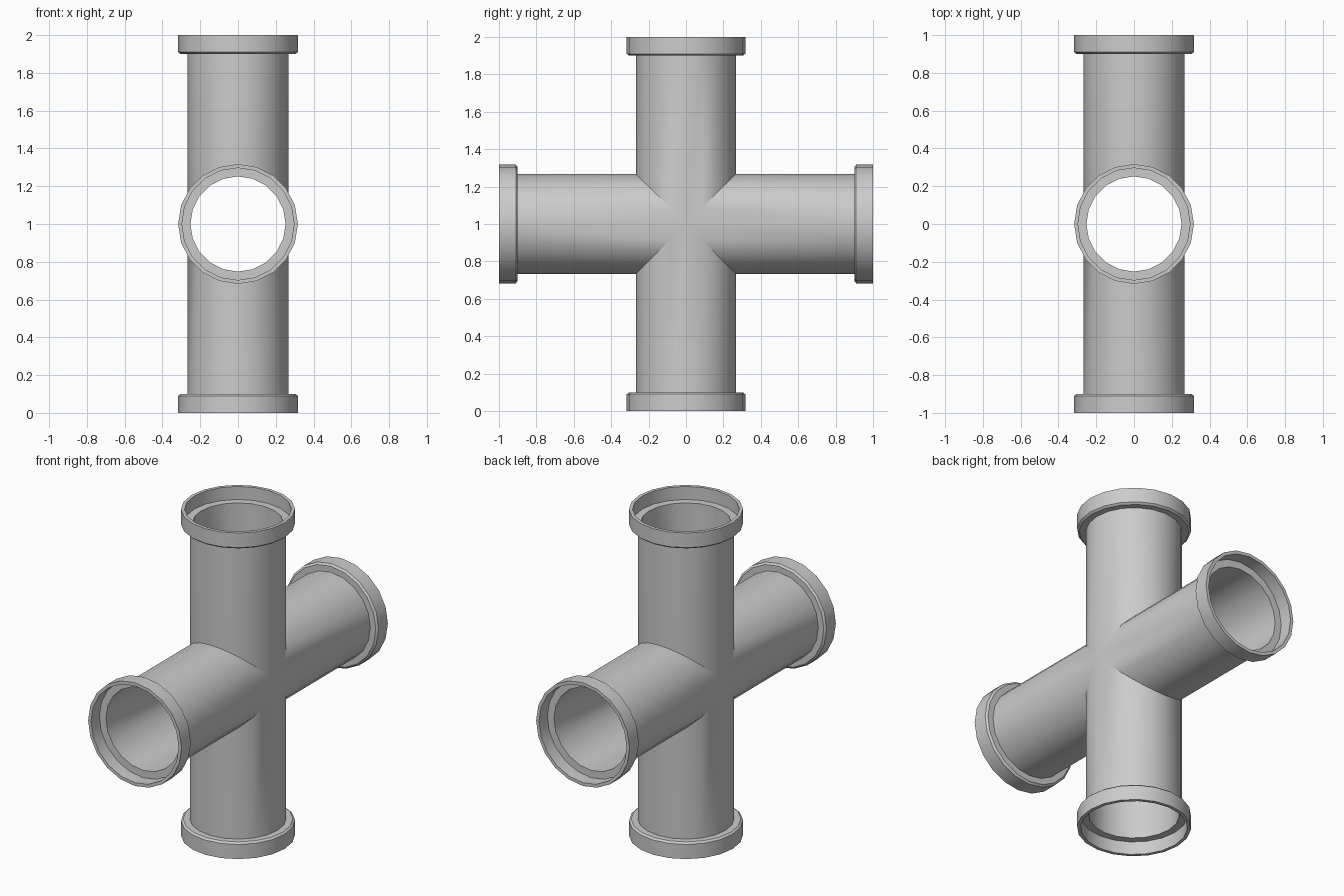
import bpy, bmesh, math
from mathutils import Matrix

if "Cube" in bpy.data.objects:
    bpy.data.objects.remove(bpy.data.objects["Cube"])

SIDES = 20
CENTRE = 1.0
# Radius and distance from the crossing; None means the mitred joint
PROFILE = [(0.268, None), (0.268, 0.90), (0.305, 0.90), (0.317, 0.91),
           (0.317, 1.0), (0.297, 1.0), (0.297, 0.92), (0.252, 0.92), (0.252, None)]


def add_arm(bm, angle):
    """Lathe one hollow arm along +z, mitred at the crossing, turned about x."""
    turn = Matrix.Translation((0, 0, CENTRE)) @ Matrix.Rotation(angle, 4, 'X')
    rings = []
    for r, h in PROFILE:
        ring = []
        for i in range(SIDES):
            a = 2 * math.pi * i / SIDES
            x, y = r * math.cos(a), r * math.sin(a)
            ring.append(bm.verts.new(turn @ Matrix.Translation((x, y, abs(y) if h is None else h)).translation))
        rings.append(ring)
    for lower, upper in zip(rings, rings[1:]):
        for i in range(SIDES):
            j = (i + 1) % SIDES
            bm.faces.new((lower[i], lower[j], upper[j], upper[i]))


# Four arms welded into one cross fitting
bm = bmesh.new()
for k in range(4):
    add_arm(bm, k * math.pi / 2)
bmesh.ops.remove_doubles(bm, verts=bm.verts, dist=0.0005)
mesh = bpy.data.meshes.new("pipe_cross")
bm.to_mesh(mesh)
bm.free()
pipe = bpy.data.objects.new("pipe_cross", mesh)
bpy.context.collection.objects.link(pipe)
bpy.context.view_layer.objects.active = pipe
pipe.select_set(True)
bpy.ops.object.shade_smooth_by_angle(angle=math.radians(30))
